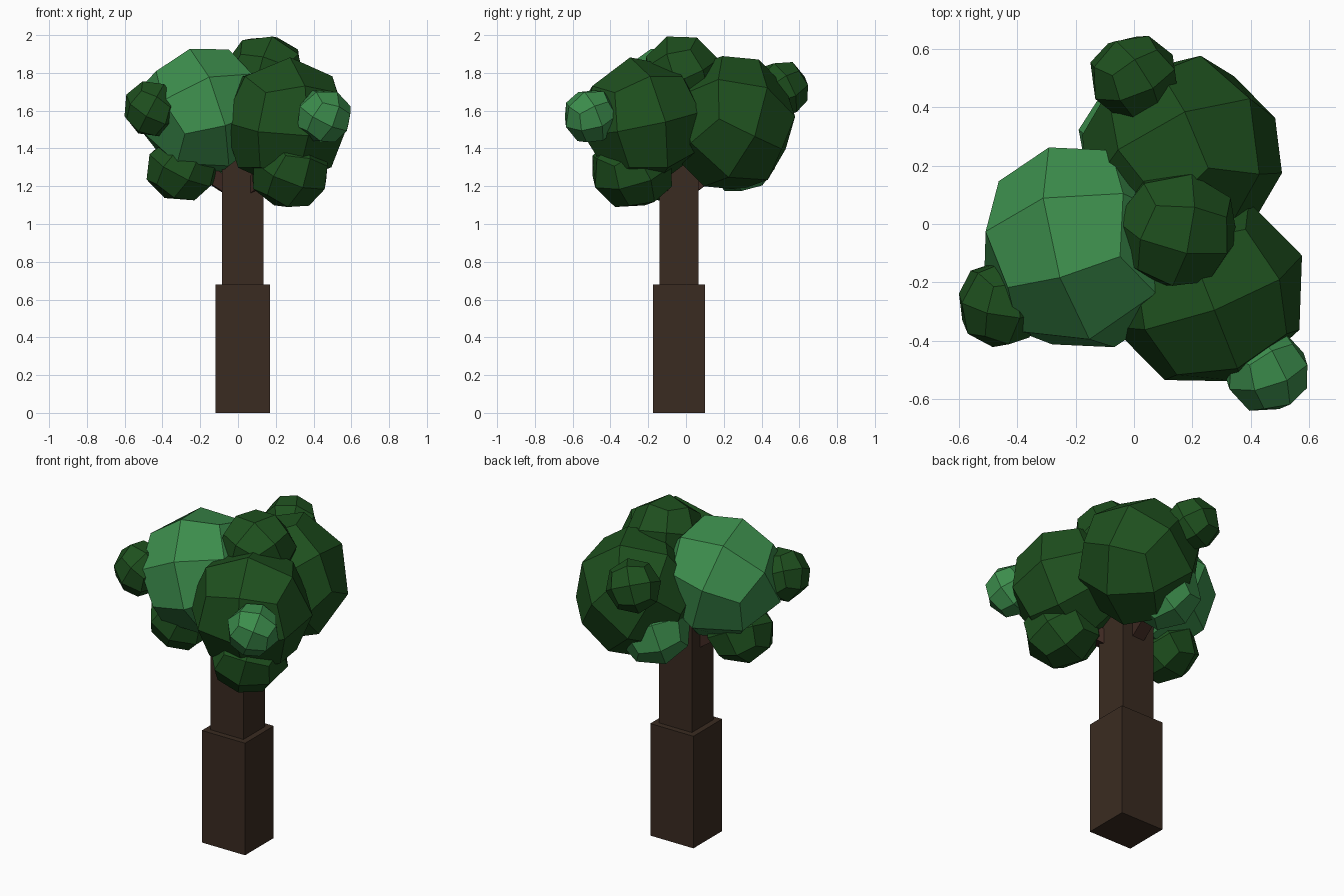
import bpy
import bmesh
from math import radians
from mathutils import Euler, Matrix, Vector

default = bpy.data.objects.get("Cube")
if default:
    bpy.data.objects.remove(default, do_unlink=True)


def make_material(name, rgb):
    mat = bpy.data.materials.new(name)
    mat.use_nodes = True
    mat.diffuse_color = (*rgb, 1)
    mat.node_tree.nodes["Principled BSDF"].inputs["Base Color"].default_value = (*rgb, 1)
    return mat


bark = make_material("dark_bark", (0.042, 0.024, 0.015))
branch_wood = make_material("reddish_bark", (0.046, 0.021, 0.015))
dark_leaf = make_material("dark_green", (0.013, 0.08, 0.013))
light_leaf = make_material("light_green", (0.045, 0.265, 0.072))


def add_object(name, bm, mat):
    mesh = bpy.data.meshes.new(name)
    bmesh.ops.recalc_face_normals(bm, faces=bm.faces)
    bm.to_mesh(mesh)
    bm.free()
    mesh.materials.append(mat)
    obj = bpy.data.objects.new(name, mesh)
    bpy.context.collection.objects.link(obj)
    return obj


def add_box(name, low, high, mat):
    low, high = Vector(low), Vector(high)
    bm = bmesh.new()
    bmesh.ops.create_cube(bm, size=1)
    bm.transform(Matrix.Translation((low + high) / 2) @ Matrix.Diagonal((*(high - low), 1)))
    add_object(name, bm, mat)


def add_branch(name, start, end, width):
    """Square bar running between two points."""
    start, end = Vector(start), Vector(end)
    axis = end - start
    bm = bmesh.new()
    bmesh.ops.create_cube(bm, size=1)
    bm.transform(Matrix.Translation((start + end) / 2)
                 @ axis.to_track_quat("Z", "Y").to_matrix().to_4x4()
                 @ Matrix.Diagonal((width, width, axis.length, 1)))
    add_object(name, bm, branch_wood)


def add_foliage(name, center, radii, turn, mat):
    """Faceted ball: a cube cut two by two on each side and rounded."""
    bm = bmesh.new()
    bmesh.ops.create_cube(bm, size=2)
    bmesh.ops.subdivide_edges(bm, edges=bm.edges[:], cuts=1, use_grid_fill=True)
    spin = Euler([radians(a) for a in turn], "YXZ").to_matrix()
    for v in bm.verts:
        p = spin @ v.co.normalized()
        v.co = Vector(center) + Vector([a * r for a, r in zip(p, radii)])
    add_object(name, bm, mat)


# Stepped trunk
add_box("lower_trunk", (-0.12, -0.175, 0), (0.17, 0.1, 0.68), bark)
add_box("upper_trunk", (-0.085, -0.14, 0.68), (0.135, 0.065, 1.45), bark)

# Short branches reaching into the low foliage
fork = (0.02, -0.04, 1.15)
add_branch("left_branch", fork, (-0.27, -0.08, 1.34), 0.08)
add_branch("front_branch", fork, (0.23, -0.24, 1.32), 0.08)
add_branch("back_branch", fork, (0.03, 0.25, 1.36), 0.08)

# Large crown masses
add_foliage("crown_light", (-0.18, -0.08, 1.595), (0.36, 0.37, 0.355), (-31, -19, 5), light_leaf)
add_foliage("crown_back", (0.165, 0.24, 1.535), (0.35, 0.345, 0.37), (-22, -33, 26), dark_leaf)
add_foliage("crown_front", (0.25, -0.23, 1.54), (0.35, 0.34, 0.35), (12, 0, 21), dark_leaf)

# Medium masses on top and underneath
add_foliage("crown_top", (0.145, -0.02, 1.8), (0.22, 0.21, 0.212), (20, 15, -15), dark_leaf)
add_foliage("low_left", (-0.295, -0.1, 1.295), (0.2, 0.2, 0.185), (20, 25, 10), dark_leaf)
add_foliage("low_front", (0.275, -0.285, 1.28), (0.22, 0.23, 0.207), (25, 15, 20), dark_leaf)
add_foliage("low_back", (0.02, 0.28, 1.365), (0.215, 0.205, 0.205), (30, 20, 30), light_leaf)

# Small outlying tufts
add_foliage("back_tuft", (0.0, 0.505, 1.715), (0.16, 0.15, 0.155), (25, 15, 25), dark_leaf)
add_foliage("left_tuft", (-0.46, -0.275, 1.61), (0.15, 0.155, 0.156), (15, 30, -10), dark_leaf)
add_foliage("front_tuft", (0.455, -0.505, 1.57), (0.152, 0.148, 0.15), (22, 22, 18), light_leaf)
